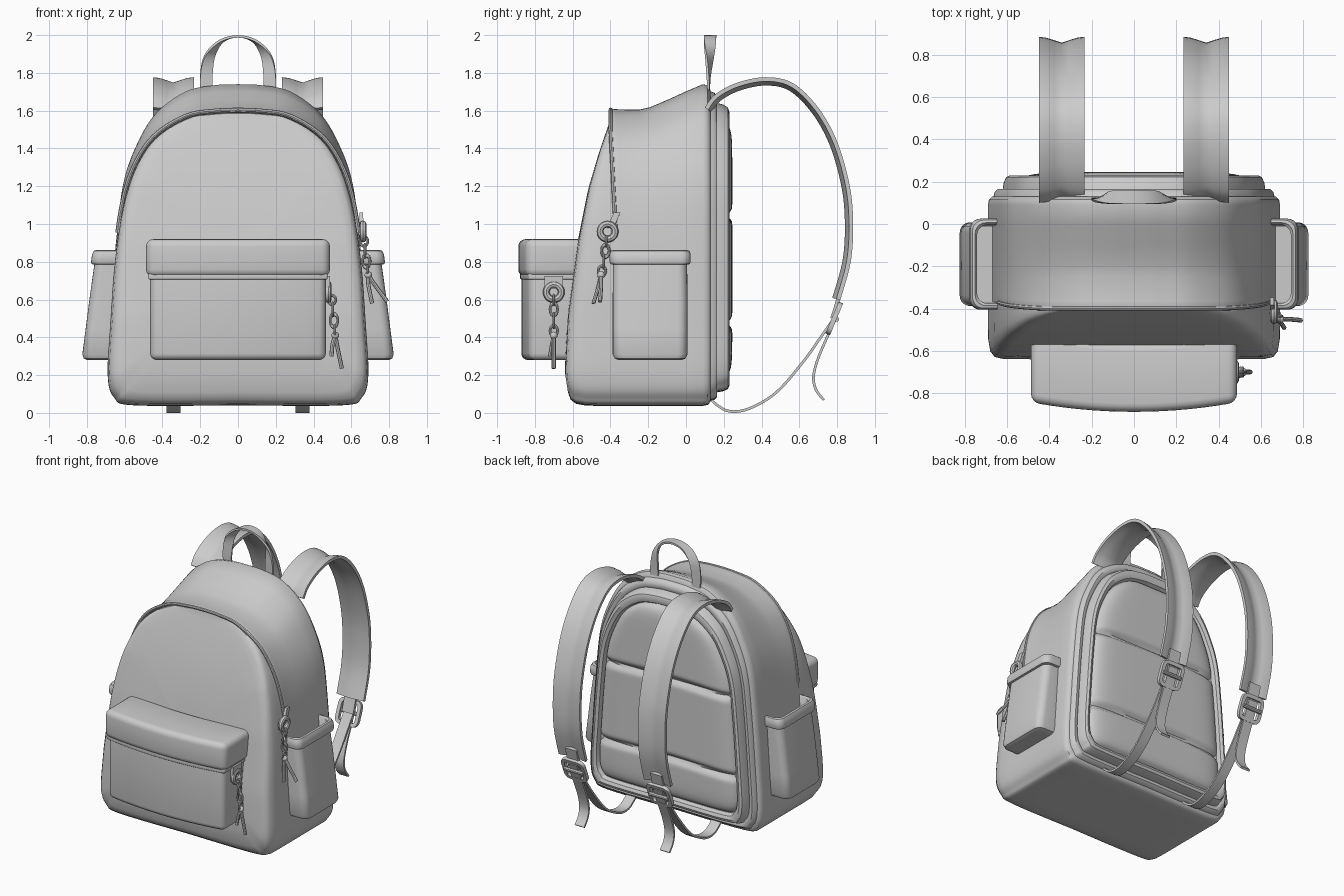
import bpy, bmesh, math
from mathutils import Vector

if "Cube" in bpy.data.objects:
    bpy.data.objects.remove(bpy.data.objects["Cube"])


def finish(name, bm, mirror=False):
    bmesh.ops.recalc_face_normals(bm, faces=bm.faces)
    me = bpy.data.meshes.new(name)
    bm.to_mesh(me)
    bm.free()
    ob = bpy.data.objects.new(name, me)
    bpy.context.collection.objects.link(ob)
    if mirror:
        ob.modifiers.new("mirror", 'MIRROR')
    return ob


def spline(pts, n=6):
    """Catmull-Rom through tuples of any size"""
    out = []
    for i in range(len(pts) - 1):
        a, b, c, d = (pts[max(i - 1, 0)], pts[i], pts[i + 1], pts[min(i + 2, len(pts) - 1)])
        for k in range(n):
            t = k / n
            out.append(tuple(q + .5 * t * (r - p + t * (2*p - 5*q + 4*r - s + t * (3*(q - r) + s - p)))
                             for p, q, r, s in zip(a, b, c, d)))
    return out + [tuple(pts[-1])]


def interp(tab, z):
    if z <= tab[0][0]:
        return tab[0][1]
    for (a, u), (b, v) in zip(tab, tab[1:]):
        if z <= b:
            return u + (v - u) * (z - a) / max(b - a, 1e-6)
    return tab[-1][1]


def loft(name, rings, mirror=False, closed=False):
    bm = bmesh.new()
    vs = [[bm.verts.new(p) for p in r] for r in rings]
    n = len(rings[0])
    for a, b in zip(vs, vs[1:] + (vs[:1] if closed else [])):
        for i in range(n):
            bm.faces.new((a[i], a[(i + 1) % n], b[(i + 1) % n], b[i]))
    if not closed:
        bm.faces.new(vs[0])
        bm.faces.new(vs[-1])
    return finish(name, bm, mirror)


def sweep(name, pts, side, profile, mirror=False, closed=False):
    """Sweep profile (across, out) along pts; side is one vector or one per point"""
    P = [Vector(p) for p in pts]
    n, rings = len(P), []
    for i, p in enumerate(P):
        t = P[(i + 1) % n] - P[i - 1] if closed else P[min(i + 1, n - 1)] - P[max(i - 1, 0)]
        w = Vector(side[i] if isinstance(side, list) else side).normalized()
        nn = t.cross(w).normalized()
        rings.append([p + w * a + nn * b for a, b in profile])
    return loft(name, rings, mirror, closed)


def rect(w, t):
    return [(-w/2, -t/2), (w/2, -t/2), (w/2, t/2), (-w/2, t/2)]


def circ(r, n=8):
    return [(r * math.cos(2*math.pi*i/n), r * math.sin(2*math.pi*i/n)) for i in range(n)]


# Arched outlines: back of the bag (tall) and front rim (short)
LOW = [(0, .04), (.55, .04), (.655, .08), (.69, .2), (.675, .5), (.645, .9)]
BACK = spline(LOW + [(.61, 1.2), (.545, 1.4), (.44, 1.58), (.28, 1.70), (.12, 1.735), (0, 1.74)])
FRONT = spline(LOW + [(.60, 1.17), (.53, 1.35), (.43, 1.48), (.27, 1.575), (.12, 1.6), (0, 1.605)])
ZC = .75


def outline(mix, s=1, upper_only=False):
    half = []
    for (a, b), (c, d) in zip(FRONT, BACK):
        x, z = a + (c - a) * mix, b + (d - b) * mix
        k = 1 + (s - 1) * min(max((z - .7) / .5, 0), 1) if upper_only else s
        half.append((x * k, ZC + (z - ZC) * k))
    return half + [(-x, z) for x, z in half[-2:0:-1]]


def seam(z):
    return -.35 - .045 * min(max((z - .6) / .9, 0), 1)


FACE = [(.04, -.62), (.2, -.645), (.5, -.63), (.9, -.575), (1.2, -.515), (1.4, -.455), (1.57, -.395)]

# Main body: back, sloping top, rim lip and bulging front
rings = []
for mix, s, y in [(1, .02, .135), (1, .9, .135), (1, .97, .13), (1, .993, .115), (1, 1, .09),
                  (.72, 1, 0), (.38, 1, -.1), (.1, 1, -.19), (0, 1, -.25)]:
    rings.append([(x, y, z) for x, z in outline(mix, s)])
for s, dy in [(1.003, .03), (1.006, .005), (1, -.008), (.985, -.006), (.98, .012)]:
    rings.append([(x, seam(z) + dy, z) for x, z in outline(0, s, True)])
base = outline(0, .98, True)
for s, d in [(1, .1), (1, .4), (.998, .68), (.985, .86), (.955, .95), (.9, .98), (.75, .99),
             (.5, 1), (.25, 1), (.02, 1)]:
    r = []
    for x, z in base:
        z = ZC + (z - ZC) * s
        y0 = seam(z) + .012
        r.append((x * s, y0 + (interp(FACE, z) - y0) * d, z))
    rings.append(r)
loft("body", rings)

# Piping along the front arch
arch = [(x, seam(z) - .004, z) for x, z in outline(0, 1.0) if z > .92]
sweep("arch_piping", arch, (0, 1, 0), circ(.011))

# Padded back border
loft("back_border", [[(x, y, z) for x, z in outline(1, s)] for s, y in
     [(.965, .12), (.955, .15), (.935, .165), (.91, .165), (.9, .16), (.892, .195), (.875, .222),
      (.85, .23), (.82, .22), (.805, .19), (.02, .185)]])

# Quilted back cushion with two cross grooves
bm = bmesh.new()
widths = sorted((z, x) for x, z in BACK)
NU, NV, S = 28, 90, .81
rows = []
for j in range(NV + 1):
    v = -1 + 2 * j / NV
    z = .89 + v * .845
    w = max(interp(widths, z), .05) * S
    row = []
    for i in range(NU + 1):
        u = math.sin((-1 + 2 * i / NU) * math.pi / 2)
        zz = ZC + (z - ZC) * S
        h = .065 * ((1 - u**8) * (1 - abs(v)**16))**.5
        for g in (.48, 1.05):
            h -= .03 * math.exp(-((zz - g + .02 * u * u) / .022)**2)
        row.append(bm.verts.new((u * w, .18 + h, zz)))
    rows.append(row)
for a, b in zip(rows, rows[1:]):
    for i in range(NU):
        bm.faces.new((a[i], a[i + 1], b[i + 1], b[i]))
finish("back_cushion", bm)


# Front pocket and its flap: rounded boxes bowed outward
def bowed_box(name, hx, y0, y1, z0, z1, r):
    bm = bmesh.new()
    bmesh.ops.create_cube(bm, size=1)
    for v in bm.verts:
        v.co = (v.co.x * 2 * hx, (y0 + y1)/2 + v.co.y * (y1 - y0), (z0 + z1)/2 + v.co.z * (z1 - z0))
    bmesh.ops.bevel(bm, geom=bm.edges[:], offset=r, segments=4, profile=.5, affect='EDGES')
    for i in range(-6, 7):
        bmesh.ops.bisect_plane(bm, geom=bm.verts[:] + bm.edges[:] + bm.faces[:],
                               plane_co=(i * hx / 7.5, 0, 0), plane_no=(1, 0, 0))
    for v in bm.verts:
        v.co.y += .045 * (v.co.x / hx)**2
    return finish(name, bm)


bowed_box("front_pocket", .465, -.872, -.56, .28, .85, .035)
bowed_box("front_pocket_flap", .487, -.888, -.56, .72, .92, .04)
bowed_box("flap_shadow_seam", .475, -.878, -.57, .705, .74, .01)


# Side pockets: open-topped, tapered, with a cuff
def pocket_ring(z, e):
    xo = .828 - .075 * (z - .28) / .58 - e
    x0, y0, y1, r, pts = .55 + e, -.388 + e, .008 - e, .05, []
    for cx, cy, a in [(xo - r, y1 - r, 0), (x0 + r, y1 - r, 90), (x0 + r, y0 + r, 180), (xo - r, y0 + r, 270)]:
        for k in range(6):
            t = math.radians(a + 18 * k)
            pts.append((cx + r * math.cos(t), cy + r * math.sin(t), z))
    return pts


loft("side_pocket", [pocket_ring(z, e) for z, e in
     [(.28, .06), (.28, .03), (.288, .01), (.31, 0), (.45, 0), (.62, 0), (.785, .002), (.788, -.012),
      (.8, -.017), (.84, -.017), (.858, -.01), (.862, .002), (.85, .012), (.6, .02), (.6, .06)]], True)

# Carry handle: a ribbon that twists from front-facing to flat
path = spline([(-.165, .12, 1.68, 1, 0), (-.168, .12, 1.78, 1, .15), (-.15, .125, 1.89, .8, .6),
               (-.09, .127, 1.967, .3, 1), (0, .128, 1.993, 0, 1), (.09, .127, 1.967, -.3, 1),
               (.15, .125, 1.89, -.8, .6), (.168, .12, 1.78, -1, .15), (.165, .12, 1.68, -1, 0)])
sweep("handle", [p[:3] for p in path], [(p[3], p[4], 0) for p in path], rect(.065, .013))

# Shoulder straps: padded upper part with a centre groove
X = .342


def yz(pts):
    return spline([(X, y, z) for y, z in pts])


OUT = (-1, 0, 0)
sweep("shoulder_strap", yz([(.11, 1.61), (.16, 1.675), (.27, 1.735), (.42, 1.765), (.56, 1.735), (.69, 1.61),
      (.79, 1.43), (.855, 1.2), (.873, 1.0), (.86, .8), (.805, .6)]), OUT,
      [(-.108, .012), (-.075, .008), (-.035, -.004), (0, -.016), (.035, -.004), (.075, .008), (.108, .012),
       (.108, -.01), (.06, -.018), (0, -.032), (-.06, -.018), (-.108, -.01)], True)
sweep("strap_tab", yz([(.825, .67), (.8, .58), (.775, .5)]), OUT, rect(.09, .022), True)
# Lower webbing and loose tail
sweep("lower_webbing", yz([(.10, .11), (.16, .045), (.235, .008), (.34, .025), (.48, .11), (.62, .27),
      (.72, .41), (.79, .51)]), OUT, rect(.075, .014), True)
sweep("strap_tail", yz([(.81, .55), (.76, .43), (.70, .29), (.675, .19), (.69, .12), (.73, .068)]),
      OUT, rect(.075, .014), True)
# Buckle frame and bar
c, along, nrm = Vector((X, .785, .5)), Vector((0, .38, .925)), Vector((0, .925, -.38))
frame = []
for i in range(32):
    t = 2 * math.pi * i / 32
    cx, sx = math.cos(t), math.sin(t)
    frame.append(c + Vector((1, 0, 0)) * math.copysign(abs(cx)**.35, cx) * .078
                 + along * math.copysign(abs(sx)**.35, sx) * .078)
sweep("buckle_frame", frame, nrm, rect(.026, .026), True, True)
sweep("buckle_bar", [c + Vector((dx, 0, 0)) + nrm * .012 for dx in (-.075, .075)], nrm, circ(.014), True)


# Zipper pulls: ring, chain links, knot and two cord ends
def pull(name, ring, chain, tails):
    def torus(nm, loc, R, r, rot, sz=1):
        bpy.ops.mesh.primitive_torus_add(location=loc, rotation=rot, major_radius=R, minor_radius=r,
                                         major_segments=20, minor_segments=8)
        ob = bpy.context.object
        ob.name, ob.scale = nm, (sz, 1, 1)
    torus(name + "_ring", ring, .04, .018, (0, math.pi/2, 0))
    P = [Vector(p) for p in spline(chain, 2)]
    for i, (a, b) in enumerate(zip(P, P[1:])):
        rot = (0, math.pi/2, 0) if i % 2 else (math.pi/2, math.pi/2, 0)
        torus(f"{name}_link_{i}", (a + b) / 2, .02, .007, rot, (b - a).length / .036)
    bpy.ops.mesh.primitive_uv_sphere_add(segments=12, ring_count=8, radius=.02, location=P[-1])
    bpy.context.object.name = name + "_knot"
    for i, t in enumerate(tails):
        sweep(f"{name}_cord_{i}", spline([P[-1]] + t, 4), (0, 1, .1), circ(.011))


pull("side_pull", (.662, -.415, .96),
     [(.665, -.42, .93), (.675, -.43, .83), (.69, -.45, .73)],
     [[(.69, -.46, .68), (.71, -.49, .58)], [(.73, -.45, .67), (.79, -.455, .59)]])
sweep("side_pull_tab", [(.655, -.40, .98), (.652, -.365, 1.06)], (0, 1, 0), rect(.035, .02))
pull("pocket_pull", (.478, -.70, .64),
     [(.495, -.70, .62), (.505, -.70, .52), (.515, -.70, .41)],
     [[(.50, -.71, .36), (.495, -.72, .30)], [(.53, -.70, .33), (.55, -.70, .235)]])
sweep("pocket_pull_tab", [(.475, -.70, .66), (.478, -.70, .725)], (0, 1, 0), rect(.1, .02))

# Smooth shading with crisp seams
bpy.ops.object.select_all(action='SELECT')
bpy.context.view_layer.objects.active = bpy.data.objects["body"]
bpy.ops.object.shade_smooth_by_angle(angle=math.radians(40))
